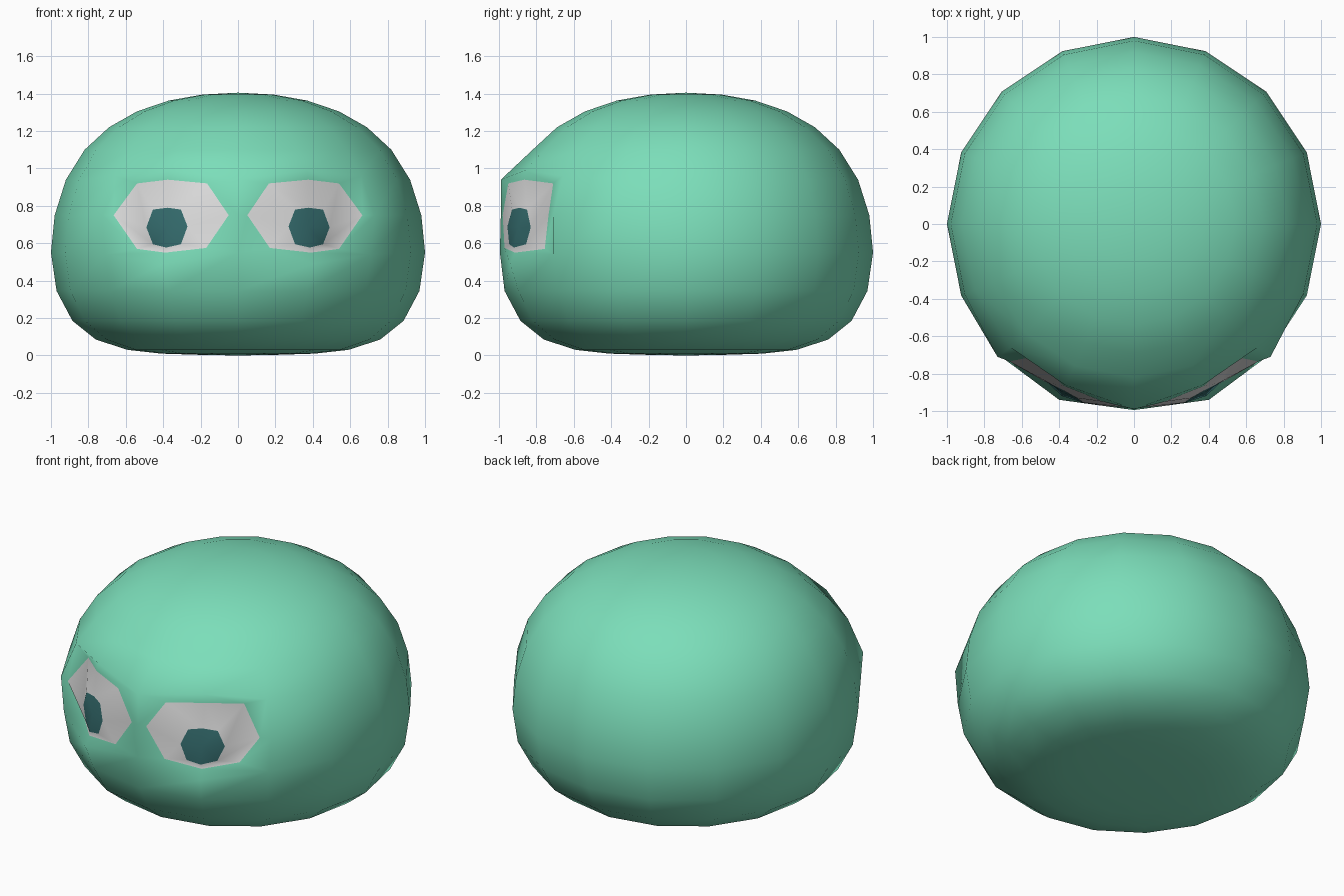
import bpy, bmesh, math

if "Cube" in bpy.data.objects:
    bpy.data.objects.remove(bpy.data.objects["Cube"])


def material(name, rgb):
    m = bpy.data.materials.new(name)
    m.diffuse_color = (*rgb, 1)
    m.use_nodes = True
    m.node_tree.nodes["Principled BSDF"].inputs["Base Color"].default_value = m.diffuse_color
    return m


GREEN, WHITE, TEAL = range(3)
materials = [
    material("mint_green", (0.20, 0.73, 0.49)),
    material("eye_white", (0.75, 0.75, 0.75)),
    material("dark_teal", (0.036, 0.155, 0.16)),
]

# Body profile (radius, height), bottom to top
SIDES = 16
profile = [(0.22, 0.004), (0.41, 0.01), (0.59, 0.03), (0.76, 0.085),
           (0.885, 0.185), (0.97, 0.345), (1.0, 0.55), (0.98, 0.75),
           (0.92, 0.94), (0.82, 1.10), (0.69, 1.22), (0.54, 1.305),
           (0.37, 1.363), (0.19, 1.395)]
EYE_LOW = 6  # ring at the lower edge of the eyes

bm = bmesh.new()
rings = []
for r, z in profile:
    ring = []
    for i in range(SIDES):
        a = 2 * math.pi * i / SIDES
        ring.append(bm.verts.new((r * math.sin(a), -r * math.cos(a), z)))
    rings.append(ring)

# Body skin, leaving a two by two opening for each eye
for k in range(len(rings) - 1):
    for i in range(SIDES):
        if k in (EYE_LOW, EYE_LOW + 1) and i in (0, 1, SIDES - 2, SIDES - 1):
            continue
        j = (i + 1) % SIDES
        bm.faces.new((rings[k][i], rings[k][j], rings[k + 1][j], rings[k + 1][i]))
bottom = bm.verts.new((0, 0, 0))
top = bm.verts.new((0, 0, 1.405))
for i in range(SIDES):
    j = (i + 1) % SIDES
    bm.faces.new((rings[0][j], rings[0][i], bottom))
    bm.faces.new((rings[-1][i], rings[-1][j], top))

# Eye loops for one side, starting at the inner corner, going over the brow
rim_path = [(0, 1), (0, 2), (1, 2), (2, 2), (2, 1), (2, 0), (1, 0), (0, 0)]
rim = [(0, -0.99, 0.75), (0, -0.99, 0.94), (0.37, -0.86, 0.99), (0.66, -0.66, 0.96),
       (0.73, -0.71, 0.75), (0.71, -0.71, 0.54), (0.40, -0.94, 0.49), (0, -0.995, 0.55)]
white = [(0.05, -0.98, 0.75), (0.165, -0.95, 0.92), (0.375, -0.865, 0.94),
         (0.54, -0.71, 0.92), (0.665, -0.735, 0.75), (0.54, -0.755, 0.57),
         (0.39, -0.915, 0.55), (0.17, -0.97, 0.575)]
pupil = [(0.27, -0.955, 0.69), (0.305, -0.93, 0.78), (0.375, -0.89, 0.79),
         (0.455, -0.85, 0.78), (0.49, -0.83, 0.685), (0.455, -0.855, 0.595),
         (0.385, -0.92, 0.577), (0.305, -0.945, 0.595)]

for side in (1, -1):
    # Shape the brow and socket rim
    rim_loop = [rings[EYE_LOW + row][(side * col) % SIDES] for col, row in rim_path]
    for v, (x, y, z) in zip(rim_loop, rim):
        v.co = (side * x, y, z)
    loops = [rim_loop]
    for points in (white, pupil):
        loops.append([bm.verts.new((side * x, y, z)) for x, y, z in points])
    # Socket lip, then eye white
    for outer, inner, mat in ((loops[0], loops[1], GREEN), (loops[1], loops[2], WHITE)):
        for i in range(8):
            j = (i + 1) % 8
            f = bm.faces.new((outer[i], outer[j], inner[j], inner[i]))
            f.material_index = mat
    # Pupil
    centre = bm.verts.new((side * 0.38, -0.90, 0.685))
    for i in range(8):
        f = bm.faces.new((loops[2][i], loops[2][(i + 1) % 8], centre))
        f.material_index = TEAL

bmesh.ops.recalc_face_normals(bm, faces=bm.faces)
for f in bm.faces:
    f.smooth = True
mesh = bpy.data.meshes.new("round_body")
bm.to_mesh(mesh)
bm.free()
for m in materials:
    mesh.materials.append(m)
body = bpy.data.objects.new("round_body", mesh)
bpy.context.collection.objects.link(body)
